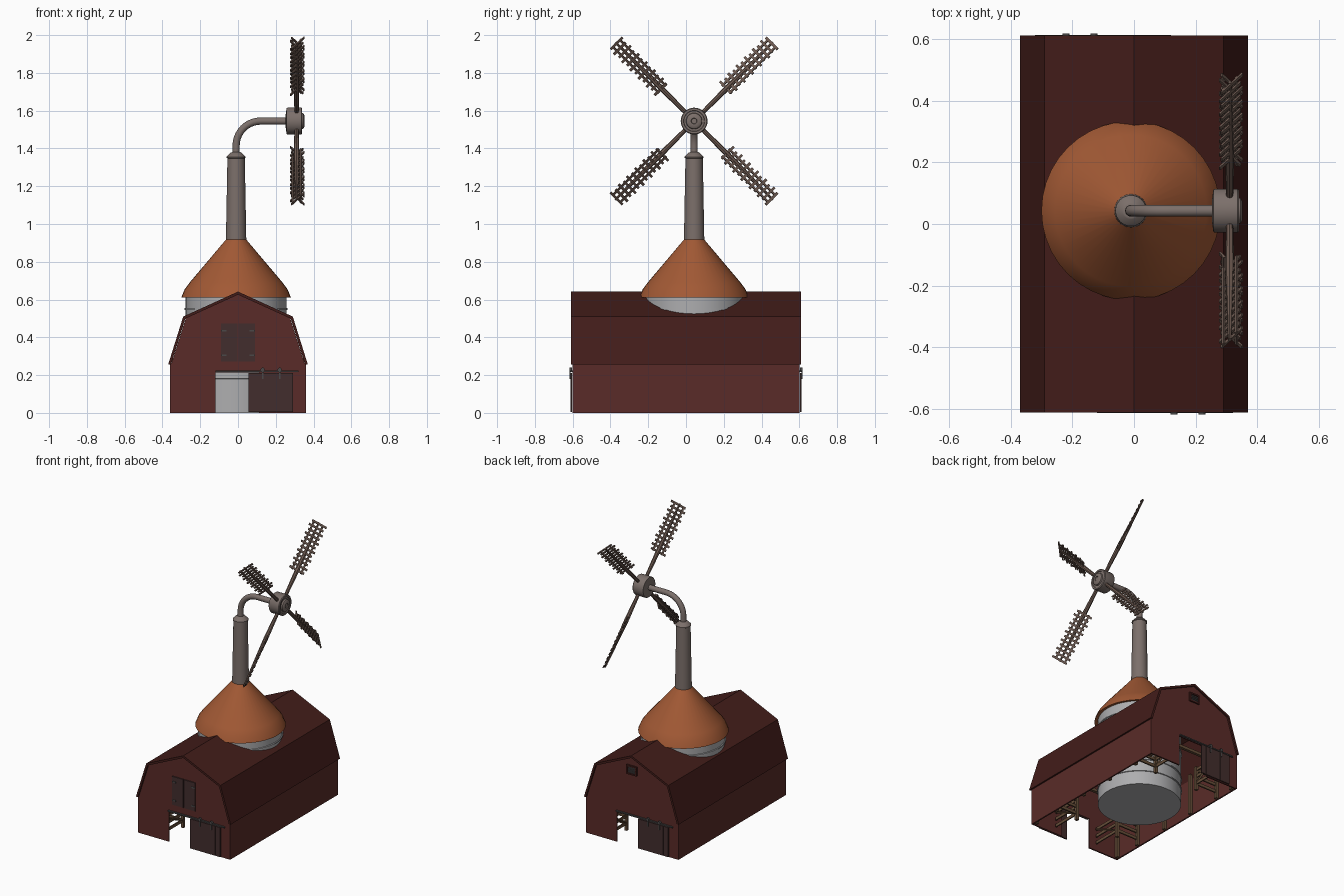
import bpy, bmesh, math
from mathutils import Matrix, Vector

if "Cube" in bpy.data.objects:
    bpy.data.objects.remove(bpy.data.objects["Cube"])


def mat(name, r, g, b):
    m = bpy.data.materials.new(name)
    m.diffuse_color = (r, g, b, 1)
    m.use_nodes = True
    m.node_tree.nodes["Principled BSDF"].inputs["Base Color"].default_value = m.diffuse_color
    return m


RED = mat("barn_red", 0.10, 0.024, 0.021)
ROOF = mat("roof_dark_red", 0.055, 0.012, 0.010)
ORANGE = mat("cone_orange", 0.36, 0.10, 0.035)
PIPE = mat("pipe_metal", 0.20, 0.16, 0.145)
BLADE = mat("blade_wood", 0.15, 0.10, 0.08)
DOOR = mat("door_wood", 0.055, 0.027, 0.026)
IRON = mat("iron", 0.07, 0.065, 0.065)
WOOD = mat("stall_wood", 0.13, 0.075, 0.04)
STEEL = mat("silo_steel", 0.42, 0.42, 0.43)


def finish(bm, name, material, smooth=False):
    bmesh.ops.recalc_face_normals(bm, faces=bm.faces[:])
    me = bpy.data.meshes.new(name)
    bm.to_mesh(me)
    bm.free()
    me.materials.append(material)
    ob = bpy.data.objects.new(name, me)
    bpy.context.collection.objects.link(ob)
    if smooth:
        bpy.context.view_layer.objects.active = ob
        ob.select_set(True)
        bpy.ops.object.shade_smooth_by_angle(angle=math.radians(35))
        ob.select_set(False)
    return ob


def box(bm, lo, hi, m=Matrix()):
    lo, hi = Vector(lo), Vector(hi)
    bmesh.ops.create_cube(bm, size=1, matrix=m @ Matrix.Translation((lo + hi) / 2) @ Matrix.Diagonal((*(hi - lo), 1)))


def bar(bm, a, b, r1, r2=None, n=8):
    a, b = Vector(a), Vector(b)
    rot = (b - a).to_track_quat('Z', 'Y').to_matrix().to_4x4()
    bmesh.ops.create_cone(bm, cap_ends=True, segments=n, radius1=r1, radius2=r1 if r2 is None else r2,
                          depth=(b - a).length, matrix=Matrix.Translation((a + b) / 2) @ rot)


def lathe(name, profile, m, material, n=32):
    bm = bmesh.new()
    rings = [[bm.verts.new(m @ Vector((r * math.cos(2 * math.pi * i / n), r * math.sin(2 * math.pi * i / n), z)))
              for i in range(n)] for r, z in profile]
    for p, q in zip(rings, rings[1:]):
        for i in range(n):
            bm.faces.new((p[i], p[(i + 1) % n], q[(i + 1) % n], q[i]))
    bm.faces.new(rings[0])
    bm.faces.new(rings[-1])
    return finish(bm, name, material, True)


def prism(name, pts, y0, y1, material):
    # extrude an x-z outline along y
    bm = bmesh.new()
    f = bm.faces.new([bm.verts.new((x, y0, z)) for x, z in pts])
    ext = bmesh.ops.extrude_face_region(bm, geom=[f])["geom"]
    bmesh.ops.translate(bm, vec=(0, y1 - y0, 0), verts=[v for v in ext if isinstance(v, bmesh.types.BMVert)])
    return finish(bm, name, material)


# Gambrel roof shell
outer = [(-0.37, 0.255), (-0.29, 0.51), (0, 0.642), (0.29, 0.51), (0.37, 0.255)]
inner = [(0.355, 0.255), (0.279, 0.499), (0, 0.626), (-0.279, 0.499), (-0.355, 0.255)]
prism("roof", outer + inner, -0.61, 0.61, ROOF)

# Walls, gables with door openings
bm = bmesh.new()
for s in (-1, 1):
    box(bm, (s * 0.355 - 0.006, -0.6, 0), (s * 0.355 + 0.004, 0.6, 0.262))
finish(bm, "side_walls", RED)
for s, end in ((1, "front"), (-1, "back")):
    pts = [(-0.352, 0), (-0.12, 0), (-0.12, 0.215), (0.11, 0.215), (0.11, 0), (0.352, 0),
           (0.352, 0.262), (0.277, 0.5), (0, 0.628), (-0.277, 0.5), (-0.352, 0.262)]
    prism(end + "_gable", [(x * s, z) for x, z in pts], -0.6 * s, -0.59 * s, RED)
    turn = Matrix.Rotation(0 if s == 1 else math.pi, 4, 'Z')
    # Sliding door with planks and braces
    bm = bmesh.new()
    for i in range(6):
        x = 0.055 + i * 0.0392
        box(bm, (x, -0.612, 0.004), (x + 0.0375, -0.604, 0.212), turn)
    box(bm, (0.055, -0.608, 0.004), (0.29, -0.603, 0.212), turn)
    finish(bm, end + "_sliding_door", DOOR)
    # Rail and hangers
    bm = bmesh.new()
    box(bm, (-0.12, -0.612, 0.216), (0.32, -0.6, 0.224), turn)
    for x in (0.13, 0.22):
        box(bm, (x - 0.004, -0.616, 0.18), (x + 0.004, -0.611, 0.24), turn)
        bar(bm, turn @ Vector((x, -0.618, 0.228)), turn @ Vector((x, -0.604, 0.228)), 0.011, n=12)
    finish(bm, end + "_door_rail", IRON)

# Hayloft shutters on the front
bm = bmesh.new()
for s in (-1, 1):
    xs = sorted((s * 0.003, s * 0.09))
    box(bm, (xs[0], -0.607, 0.272), (xs[1], -0.599, 0.472))
finish(bm, "loft_shutters", DOOR)
bm = bmesh.new()
for s in (-1, 1):
    for z in (0.30, 0.43):
        box(bm, (s * 0.075 - 0.015, -0.609, z), (s * 0.075 + 0.015, -0.606, z + 0.01))
finish(bm, "loft_hinges", IRON)

# Louvre vent on the back
bm = bmesh.new()
for s in (-1, 1):
    box(bm, (s * 0.035 - 0.005, 0.598, 0.51), (s * 0.035 + 0.005, 0.61, 0.565))
for z in (0.505, 0.56):
    box(bm, (-0.04, 0.598, z), (0.04, 0.61, z + 0.01))
finish(bm, "vent_frame", ROOF)
bm = bmesh.new()
for i in range(4):
    box(bm, (-0.03, 0.598, 0.516 + i * 0.011), (0.03, 0.606, 0.523 + i * 0.011))
finish(bm, "vent_louvres", IRON)

# Stall fences and wall posts inside
bm = bmesh.new()
for s in (-1, 1):
    for y in (-0.57, -0.37, -0.1, 0.16, 0.42, 0.57):
        box(bm, (s * 0.339 - 0.01, y - 0.01, 0), (s * 0.339 + 0.01, y + 0.01, 0.29))
    for y in (-0.37, 0.42):
        box(bm, (s * 0.17 - 0.01, y - 0.01, 0), (s * 0.17 + 0.01, y + 0.01, 0.17))
        e = math.copysign(0.58, y)
        for z in (0.04, 0.09, 0.14):
            xs = sorted((s * 0.17, s * 0.34))
            box(bm, (xs[0], y - 0.005, z), (xs[1], y + 0.005, z + 0.02))
            ys = sorted((y, e))
            box(bm, (s * 0.17 - 0.004, ys[0], z), (s * 0.17 + 0.004, ys[1], z + 0.02))
        bar(bm, (s * 0.17, y, 0.05), (s * 0.17, e, 0.15), 0.008, n=4)
for y in (-0.37, 0.42):
    box(bm, (-0.335, y - 0.01, 0.265), (0.335, y + 0.01, 0.285))
finish(bm, "stall_fences", WOOD)

# Silo with bands
C = Matrix.Translation((-0.01, 0.043, 0))
prof = [(0.268, 0)]
for z in (0.1, 0.185, 0.37, 0.55):
    prof += [(0.268, z - 0.006), (0.273, z - 0.004), (0.273, z + 0.004), (0.268, z + 0.006)]
lathe("silo", prof + [(0.268, 0.625)], C, STEEL, 40)

# Cone, chimney and its cap
lathe("silo_cone", [(0.27, 0.616), (0.29, 0.612), (0.272, 0.655), (0.246, 0.69), (0.05, 0.922), (0.04, 0.922)], C, ORANGE, 40)
lathe("chimney", [(0.054, 0.912), (0.046, 1.348), (0.05, 1.35), (0.05, 1.356), (0.028, 1.378), (0.022, 1.38)], C, PIPE)

# Bent pipe swept along an arc
path = [Vector((-0.01, 0.043, 1.36))]
path += [Vector((0.12 - 0.13 * math.cos(a), 0.043, 1.415 + 0.13 * math.sin(a)))
         for a in (i * math.pi / 20 for i in range(11))]
path += [Vector((0.27, 0.043, 1.545))]
bm = bmesh.new()
rings = []
for k, p in enumerate(path):
    t = (path[min(k + 1, len(path) - 1)] - path[max(k - 1, 0)]).normalized()
    side = Vector((t.z, 0, -t.x))
    r = 0.019
    rings.append([bm.verts.new(p + r * (side * math.cos(a) + Vector((0, 1, 0)) * math.sin(a)))
                  for a in (i * math.pi / 8 for i in range(16))])
for p, q in zip(rings, rings[1:]):
    for i in range(16):
        bm.faces.new((p[i], p[(i + 1) % 16], q[(i + 1) % 16], q[i]))
bm.faces.new(rings[0])
bm.faces.new(rings[-1])
finish(bm, "bent_pipe", PIPE, True)

# Hub with stepped front face
H = Matrix.Translation((0, 0.043, 1.545)) @ Matrix.Rotation(math.pi / 2, 4, 'Y')
lathe("hub", [(0.03, 0.252), (0.068, 0.257), (0.071, 0.262), (0.071, 0.335), (0.067, 0.34), (0.056, 0.34),
              (0.054, 0.335), (0.043, 0.335), (0.041, 0.345), (0.03, 0.352), (0.016, 0.352), (0.014, 0.347)], H, PIPE)

# Four pitched lattice blades
pitch = math.radians(-38)
for k in range(4):
    a = math.pi / 4 + k * math.pi / 2
    d = Vector((0, math.cos(a), math.sin(a)))
    t = Vector((0, -math.sin(a), math.cos(a)))
    u = t * math.cos(pitch) + Vector((math.sin(pitch), 0, 0))
    n = d.cross(u)
    m = Matrix((d, u, n)).transposed().to_4x4()
    m.translation = (0.31, 0.043, 1.545)
    bm = bmesh.new()
    bar(bm, m @ Vector((0.05, 0, 0)), m @ Vector((0.25, 0, 0)), 0.011, 0.015, 8)
    bar(bm, m @ Vector((0.25, 0, 0)), m @ Vector((0.59, 0, 0)), 0.015, 0.006, 8)
    for s in (-1, 1):
        box(bm, (0.235, s * 0.034 - 0.006, -0.003), (0.585, s * 0.034 + 0.006, 0.003), m)
    for i in range(12):
        x = 0.245 + i * 0.0305
        off = 0.005 * (-1) ** i
        box(bm, (x - 0.007, off - 0.055, 0.002), (x + 0.007, off + 0.055, 0.008), m)
    finish(bm, "blade_%d" % (k + 1), BLADE)
